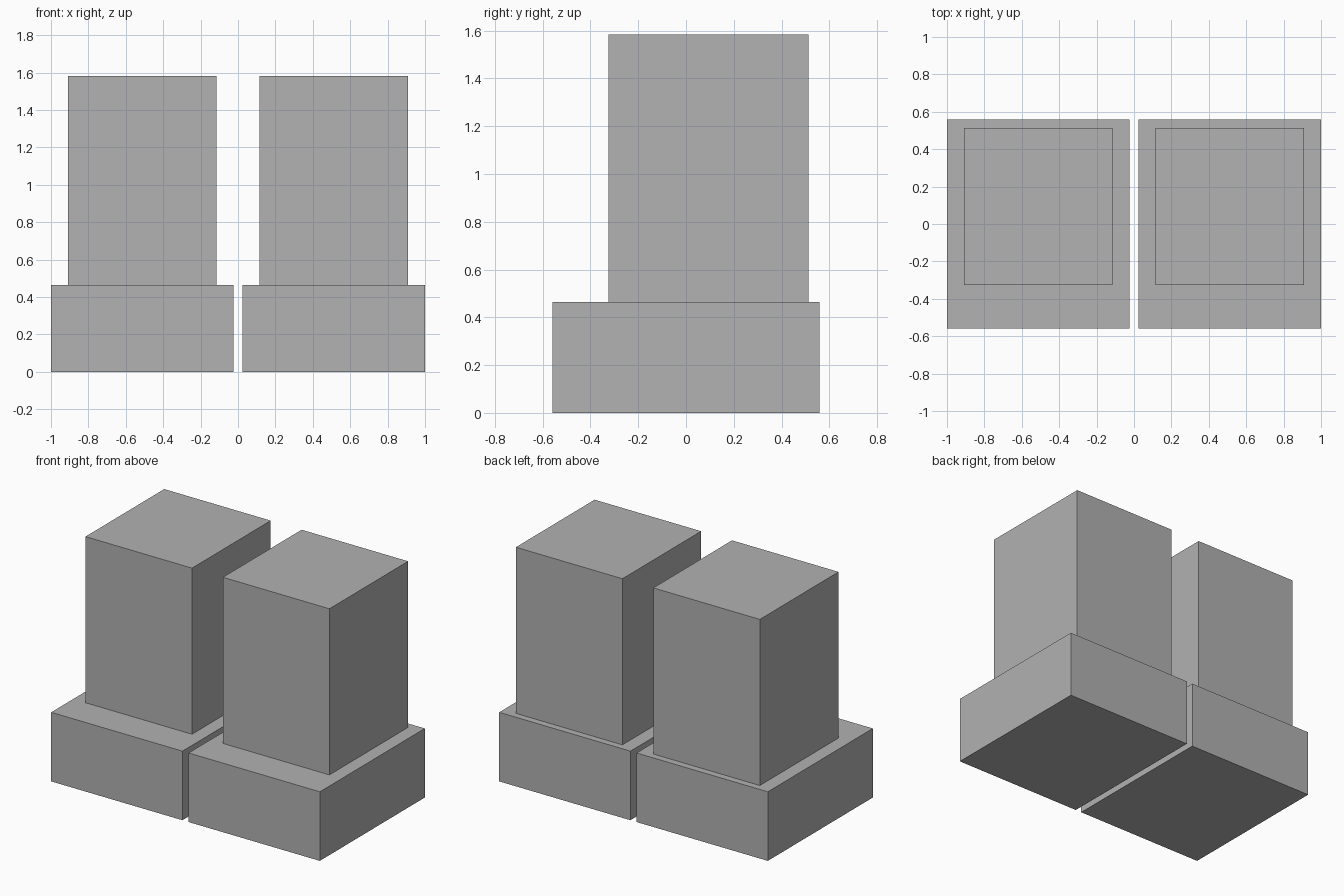
import bpy
import bmesh
from mathutils import Vector

if "Cube" in bpy.data.objects:
    bpy.data.objects.remove(bpy.data.objects["Cube"], do_unlink=True)

grey = bpy.data.materials.new("plain_grey")
grey.use_nodes = True
colour = (0.445, 0.445, 0.445, 1.0)
grey.diffuse_color = colour
grey.node_tree.nodes["Principled BSDF"].inputs["Base Color"].default_value = colour


def box(name, low, high):
    """Add a flat-sided box between two opposite corners."""
    low, high = Vector(low), Vector(high)
    bm = bmesh.new()
    bmesh.ops.create_cube(bm, size=1)
    bmesh.ops.scale(bm, vec=high - low, verts=bm.verts)
    mesh = bpy.data.meshes.new(name)
    bm.to_mesh(mesh)
    bm.free()
    mesh.materials.append(grey)
    obj = bpy.data.objects.new(name, mesh)
    obj.location = (low + high) / 2
    bpy.context.collection.objects.link(obj)
    return obj


FOOT_TOP = 0.465

for side, sign in (("left", 1), ("right", -1)):
    # Wide foot block, with a narrow gap to its twin
    foot = box(side + "_foot", (0.023, -0.558, 0), (1, 0.558, FOOT_TOP))
    # Tall leg block, set towards the back of the foot
    leg = box(side + "_leg", (0.115, -0.325, FOOT_TOP), (0.908, 0.512, 1.583))
    for part in (foot, leg):
        part.location.x *= sign
